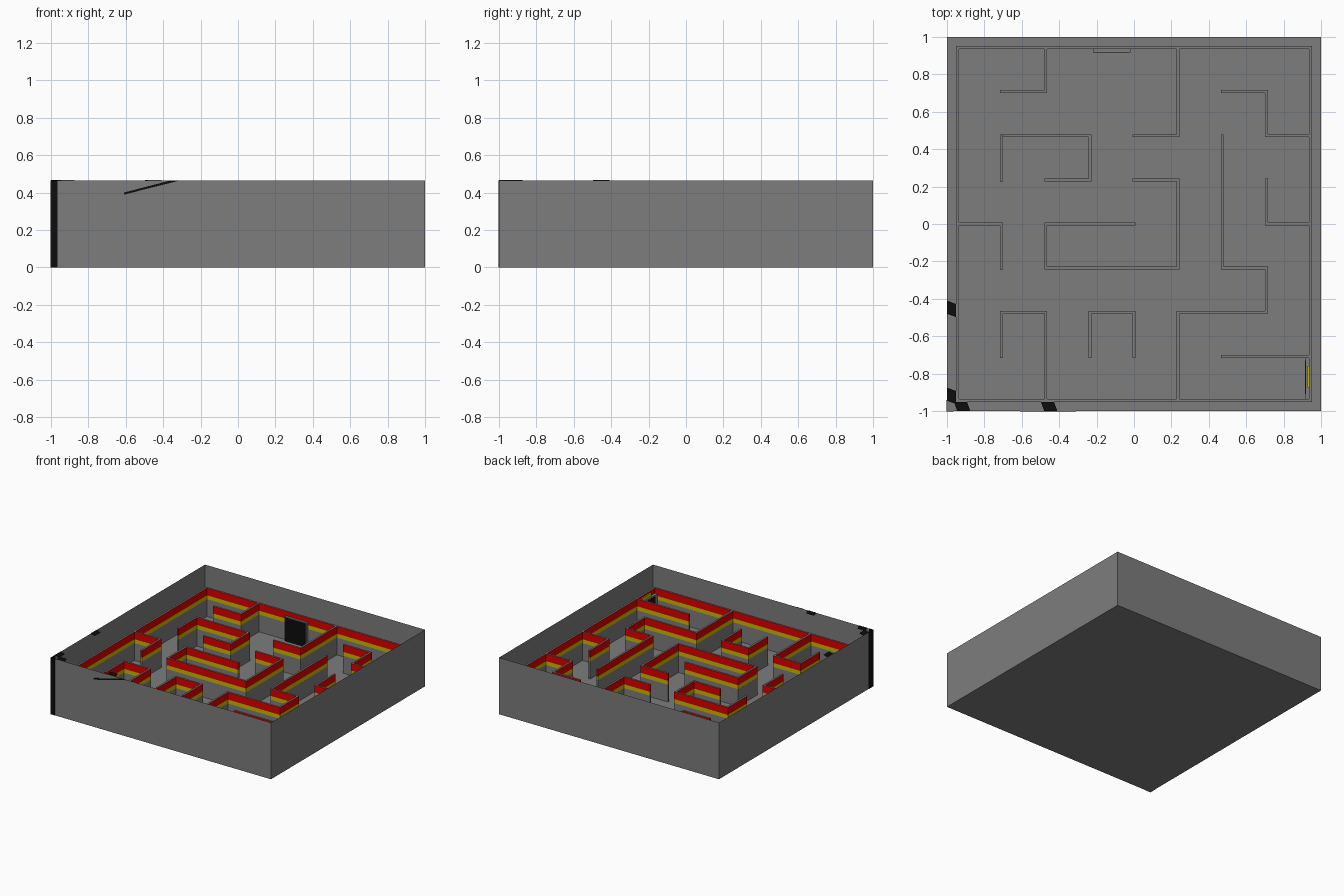
import bpy, bmesh

if "Cube" in bpy.data.objects:
    bpy.data.objects.remove(bpy.data.objects["Cube"])

CELL, T = 0.236, 0.015                       # maze cell size, thin wall thickness
FLOOR, BAND1, BAND2, TOP = 0.08, 0.222, 0.254, 0.314
RIM = 0.465


def material(name, rgb):
    m = bpy.data.materials.new(name)
    m.diffuse_color = (*rgb, 1)
    m.use_nodes = True
    m.node_tree.nodes["Principled BSDF"].inputs["Base Color"].default_value = m.diffuse_color
    return m


GREY = material("concrete grey", (0.205, 0.205, 0.21))
YELLOW = material("stripe yellow", (0.6, 0.48, 0.0))
RED = material("stripe red", (0.75, 0.0, 0.0))
BLACK = material("black", (0.004, 0.004, 0.004))


def finish(name, bm, mats):
    bmesh.ops.recalc_face_normals(bm, faces=bm.faces)
    me = bpy.data.meshes.new(name)
    bm.to_mesh(me)
    bm.free()
    for m in mats:
        me.materials.append(m)
    ob = bpy.data.objects.new(name, me)
    bpy.context.collection.objects.link(ob)
    return ob


def stack(bm, outline, levels, mats):
    """Prism through the given heights; mats[i] is the side material of layer i."""
    rings = [[bm.verts.new((x, y, z)) for x, y in outline] for z in levels]
    n = len(outline)
    for i, (a, b) in enumerate(zip(rings, rings[1:])):
        for k in range(n):
            f = bm.faces.new((a[k], a[(k + 1) % n], b[(k + 1) % n], b[k]))
            f.material_index = mats[i]
    bm.faces.new(rings[0])
    bm.faces.new(rings[-1])


def rect(x0, x1, y0, y1):
    return [(x0, y0), (x1, y0), (x1, y1), (x0, y1)]


def prism(name, outline, z0, z1, mat):
    bm = bmesh.new()
    stack(bm, outline, [z0, z1], [0])
    return finish(name, bm, [mat])


# Outer tray: block with the top face inset and pushed down to the floor
bm = bmesh.new()
stack(bm, rect(-1, 1, -1, 1), [0, RIM], [0])
top = max(bm.faces, key=lambda f: f.calc_center_median().z)
bmesh.ops.inset_region(bm, faces=[top], thickness=0.047)
for v in top.verts:
    v.co.z = FLOOR
finish("outer_tray", bm, [GREY])

# Maze walls as paths on the cell grid
PATHS = [
    [(-2, 4), (-2, 3), (-3, 3)],
    [(-2.93, 2), (-1, 2), (-1, 1), (-2, 1)],
    [(-3, 2), (-3, 1)],
    [(1, 4), (1, 2), (0, 2)],
    [(2, 3), (3, 3), (3, 2), (4, 2)],
    [(0, 1), (1, 1), (1, -1), (-2, -1), (-2, 0), (0, 0)],
    [(-4, 0), (-3, 0), (-3, -1)],
    [(2, 2), (2, -1), (3, -1), (3, -2), (1, -2), (1, -4)],
    [(3, 1), (3, 0), (4, 0)],
    [(2, -3), (4, -3)],
    [(-2, -4), (-2, -2), (-3, -2), (-3, -3)],
    [(-1, -3), (-1, -2), (0, -2), (0, -3)],
    [(-4, -4), (4, -4), (4, 4), (-4, 4), (-4, -4)],
]
bm = bmesh.new()
h = T / 2
for path in PATHS:
    for (ax, ay), (bx, by) in zip(path, path[1:]):
        x0, x1 = sorted((ax * CELL, bx * CELL))
        y0, y1 = sorted((ay * CELL, by * CELL))
        stack(bm, rect(x0 - h, x1 + h, y0 - h, y1 + h),
              [FLOOR - 0.005, BAND1, BAND2, TOP], [0, 1, 2])
finish("maze_walls", bm, [GREY, YELLOW, RED])

# Entrance door on the back wall
prism("entrance_frame", rect(-0.22, -0.02, 0.918, 0.94), FLOOR - 0.005, 0.278, GREY)
prism("entrance_door", rect(-0.215, -0.03, 0.915, 0.92), FLOOR, 0.272, BLACK)

# Exit door on the right wall with a yellow sign above
prism("exit_frame", rect(0.916, 0.94, -0.935, -0.71), FLOOR - 0.005, 0.272, GREY)
prism("exit_door", rect(0.913, 0.918, -0.91, -0.73), FLOOR, 0.262, BLACK)
prism("exit_sign", rect(0.928, 0.938, -0.875, -0.76), 0.27, 0.3, YELLOW)

# Black marks on the rim, mirrored across the front left corner
for i, (a, b) in enumerate([(-0.48, -0.41), (-0.945, -0.875)]):
    mark = [(a, -1), (b, -1), (b - 0.017, -0.953), (a - 0.017, -0.953)]
    prism(f"rim_mark_front_{i}", mark, RIM - 0.002, RIM + 0.002, BLACK)
    prism(f"rim_mark_left_{i}", [(y, x) for x, y in mark], RIM - 0.002, RIM + 0.002, BLACK)

# Black strip wrapping the front left corner
prism("corner_strip", [(-1.002, -1.002), (-0.965, -1.002), (-0.965, -0.999),
                       (-0.999, -0.999), (-0.999, -0.94), (-1.002, -0.94)], 0, RIM, BLACK)

# Thin slanted scratch on the front
bm = bmesh.new()
bm.faces.new([bm.verts.new((x, -1.002, z)) for x, z in
              [(-0.61, 0.389), (-0.31, 0.465), (-0.36, 0.465), (-0.61, 0.4)]])
ob = finish("front_scratch", bm, [BLACK])
mod = ob.modifiers.new("thickness", "SOLIDIFY")
mod.thickness, mod.offset = 0.003, 0
